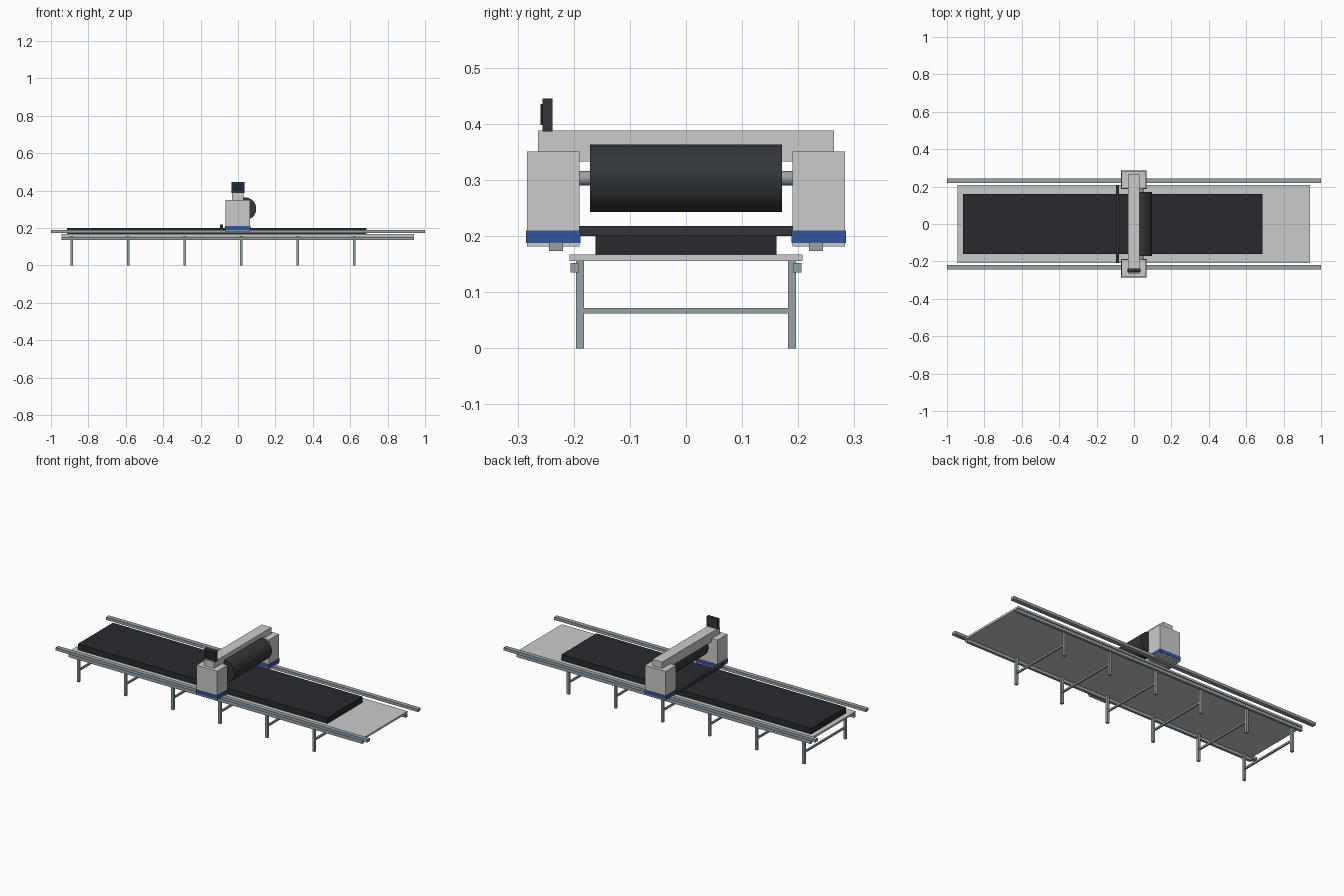
import bpy, math

if "Cube" in bpy.data.objects:
    bpy.data.objects.remove(bpy.data.objects["Cube"])


def material(name, rgb):
    m = bpy.data.materials.new(name)
    m.diffuse_color = (*rgb, 1)
    m.use_nodes = True
    m.node_tree.nodes["Principled BSDF"].inputs["Base Color"].default_value = m.diffuse_color
    return m


light = material("light_grey", (0.55, 0.57, 0.58))
top_mat = material("table_grey", (0.58, 0.58, 0.59))
steel = material("steel", (0.32, 0.36, 0.39))
black = material("black", (0.022, 0.023, 0.027))
dark = material("dark_grey", (0.032, 0.036, 0.04))
blue = material("blue", (0.03, 0.09, 0.33))
glass = material("screen_glass", (0.01, 0.015, 0.03))


def box(name, x, y, z, mat):
    """Box from (min, max) ranges on each axis."""
    r = (x, y, z)
    bpy.ops.mesh.primitive_cube_add(size=1, location=[(a + b) / 2 for a, b in r])
    o = bpy.context.object
    o.name = name
    o.scale = [b - a for a, b in r]
    bpy.ops.object.transform_apply(location=False, rotation=False, scale=True)
    o.data.materials.append(mat)
    return o


def pair(name, x, y, z, mat):
    """Matching boxes on the front and back sides."""
    box("back_" + name, x, y, z, mat)
    box("front_" + name, x, (-y[1], -y[0]), z, mat)


def rod(name, x, z, radius, length, mat):
    """Cylinder lying along y."""
    bpy.ops.mesh.primitive_cylinder_add(vertices=48, radius=radius, depth=length,
                                        location=(x, 0, z), rotation=(math.pi / 2, 0, 0))
    o = bpy.context.object
    o.name = name
    o.data.materials.append(mat)
    bpy.ops.object.shade_smooth_by_angle(angle=math.radians(30))


# Table: top, edge rails, legs with crossbars
box("table_top", (-0.943, 0.942), (-0.208, 0.208), (0.156, 0.167), top_mat)
pair("table_edge_rail", (-0.943, 0.942), (0.191, 0.206), (0.135, 0.152), steel)
for i in range(6):
    x = -0.889 + 0.302 * i
    pair(f"leg_{i + 1}", (x - 0.007, x + 0.007), (0.182, 0.196), (0, 0.156), steel)
    box(f"crossbar_{i + 1}", (x - 0.005, x + 0.005), (-0.183, 0.183), (0.062, 0.072), steel)

# Guide rails and spread fabric stack
pair("guide_rail", (-1, 1), (0.219, 0.244), (0.173, 0.189), steel)
box("fabric_stack", (-0.915, 0.686), (-0.161, 0.161), (0.167, 0.201), black)

# Gantry: side housings with blue bands, top beam, spreading bar
pair("housing", (-0.068, 0.065), (0.190, 0.283), (0.181, 0.351), light)
pair("blue_band", (-0.070, 0.067), (0.188, 0.285), (0.188, 0.210), blue)
box("top_beam", (-0.032, 0.030), (-0.264, 0.264), (0.333, 0.388), light)
box("spreading_bar", (-0.095, -0.079), (-0.208, 0.208), (0.200, 0.218), dark)

# Fabric roll on its shaft
rod("fabric_roll", 0.037, 0.303, 0.0605, 0.342, dark)
rod("roll_shaft", 0.037, 0.303, 0.013, 0.39, steel)

# Control panel on the front end of the beam
box("control_panel", (-0.036, 0.036), (-0.256, -0.238), (0.386, 0.445), dark)
box("panel_screen", (-0.030, 0.030), (-0.259, -0.255), (0.398, 0.435), glass)
